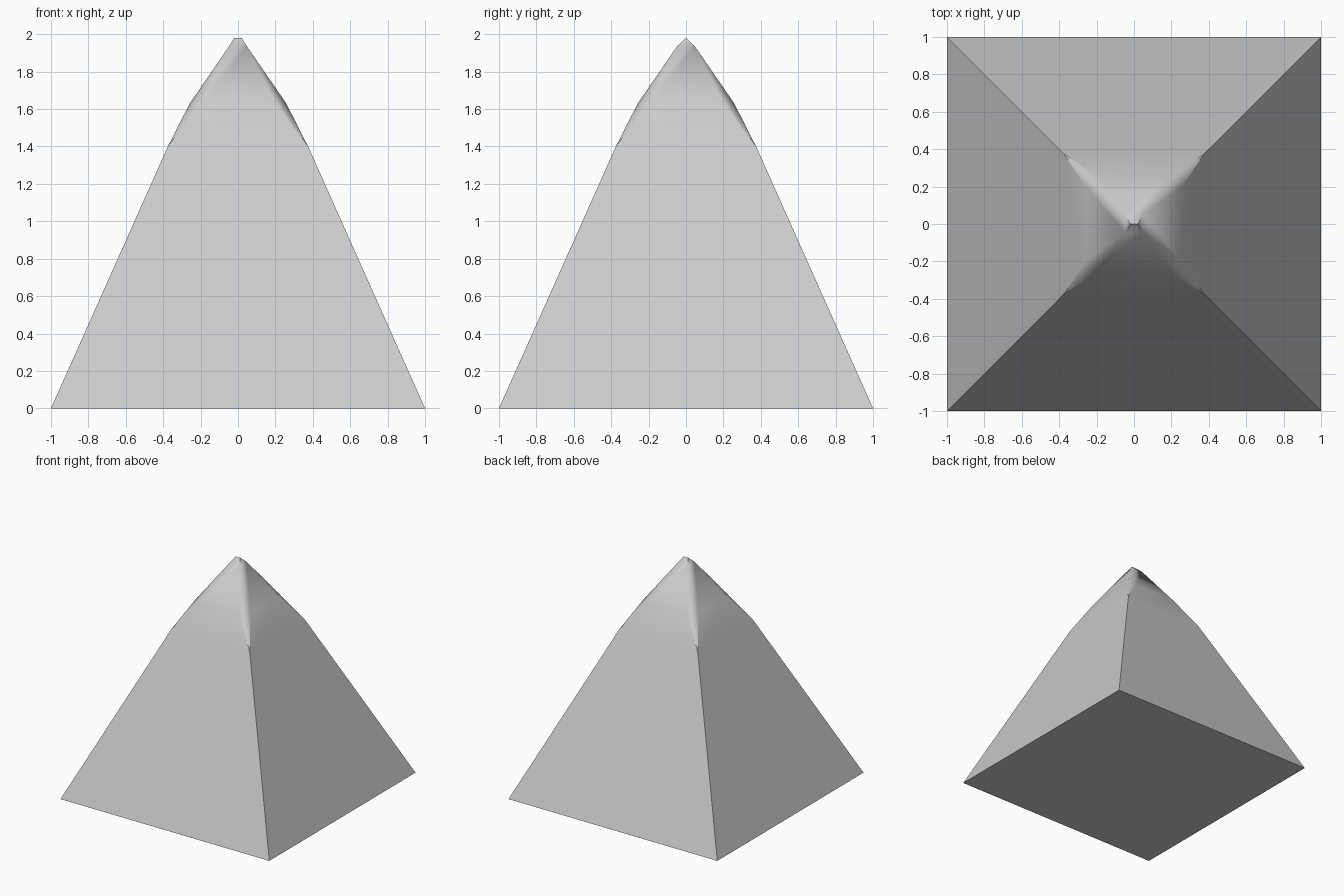
import bpy
import bmesh
from math import radians

cube = bpy.data.objects.get("Cube")
if cube:
    bpy.data.objects.remove(cube, do_unlink=True)

stone = bpy.data.materials.new("pale_grey")
stone.use_nodes = True
colour = (0.6, 0.6, 0.6, 1)
stone.diffuse_color = colour
stone.node_tree.nodes["Principled BSDF"].inputs["Base Color"].default_value = colour

bm = bmesh.new()


def square(half, z):
    """Four corners, counter-clockwise from the front left of the ring."""
    return [bm.verts.new((x * half, y * half, z))
            for x, y in ((-1, -1), (1, -1), (1, 1), (-1, 1))]


# Rings: base, top of the straight corners, chamfered shoulder, neck
base = square(1, 0)
corner = square(0.375, 1.4)
neck = square(0.048, 1.935)
wide, narrow, shoulder_z = 0.258, 0.2, 1.63
shoulder = []
for x, y in ((-1, -1), (1, -1), (1, 1), (-1, 1)):
    pair = [(x * wide, y * narrow), (x * narrow, y * wide)]
    if x * y < 0:
        pair.reverse()
    shoulder.append([bm.verts.new((px, py, shoulder_z)) for px, py in pair])
ridge = [bm.verts.new((x, 0, 1.98)) for x in (-0.02, 0.02)]

# Underside, sides, corner chamfers and upper slopes
bm.faces.new(base[::-1])
for i in range(4):
    j = (i + 1) % 4
    a, b = shoulder[i][1], shoulder[j][0]
    bm.faces.new((base[i], base[j], corner[j], corner[i]))
    bm.faces.new((corner[i], corner[j], b, a))
    bm.faces.new((a, b, neck[j], neck[i]))
    bm.faces.new((corner[i], a, shoulder[i][0]))
    bm.faces.new((shoulder[i][0], a, neck[i]))

# Short ridge at the tip
left, right = ridge
bm.faces.new((neck[0], neck[1], right, left))
bm.faces.new((neck[1], neck[2], right))
bm.faces.new((neck[2], neck[3], left, right))
bm.faces.new((neck[3], neck[0], left))

bmesh.ops.recalc_face_normals(bm, faces=bm.faces)
mesh = bpy.data.meshes.new("pyramid")
bm.to_mesh(mesh)
bm.free()
mesh.materials.append(stone)
pyramid = bpy.data.objects.new("pyramid", mesh)
bpy.context.collection.objects.link(pyramid)

# Soft upper creases, crisp main edges, flat large faces
bpy.ops.object.select_all(action="DESELECT")
pyramid.select_set(True)
bpy.context.view_layer.objects.active = pyramid
bpy.ops.object.shade_smooth_by_angle(angle=radians(38))
weighted = pyramid.modifiers.new("weighted_normals", "WEIGHTED_NORMAL")
weighted.keep_sharp = True
